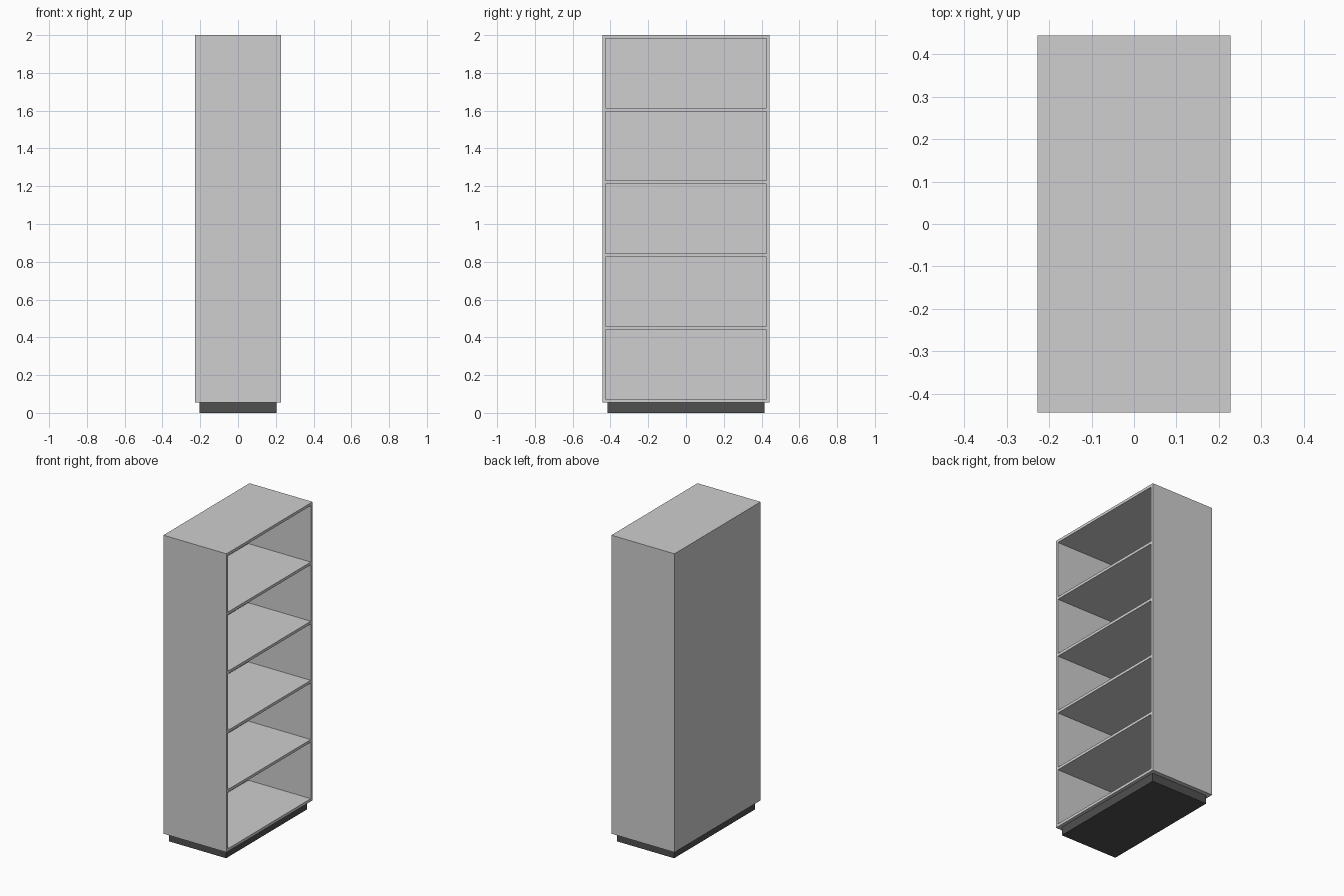
import bpy

if "Cube" in bpy.data.objects:
    bpy.data.objects.remove(bpy.data.objects["Cube"])

def material(name, r, g, b):
    m = bpy.data.materials.new(name)
    m.diffuse_color = (r, g, b, 1)
    m.use_nodes = True
    m.node_tree.nodes["Principled BSDF"].inputs["Base Color"].default_value = m.diffuse_color
    return m

body = material("light grey", 0.62, 0.62, 0.63)
dark = material("dark grey", 0.08, 0.08, 0.08)

def box(name, x0, x1, y0, y1, z0, z1, mat):
    bpy.ops.mesh.primitive_cube_add(size=1, location=((x0 + x1) / 2, (y0 + y1) / 2, (z0 + z1) / 2))
    o = bpy.context.object
    o.name = name
    o.scale = (x1 - x0, y1 - y0, z1 - z0)
    bpy.ops.object.transform_apply(location=False, rotation=False, scale=True)
    o.data.materials.append(mat)
    return o

X, Y, T = 0.227, 0.443, 0.018      # half depth, half width, board thickness
Z0, Z1 = 0.055, 2.0
B = 0.004                          # back sheet thickness

# recessed plinth
box("plinth", -0.205, 0.205, -0.415, 0.415, 0, Z0, dark)

# back sheet and side panels (the open side faces +x)
box("back_panel", -X, -X + B, -Y, Y, Z0, Z1, body)
for name, s in (("left_side", -1), ("right_side", 1)):
    a, b = sorted((s * Y, s * (Y - T)))
    box(name, -X + B, X, a, b, Z0, Z1, body)

# bottom board, four shelves and top board, evenly spaced
names = ["bottom_board", "shelf_1", "shelf_2", "shelf_3", "shelf_4", "top_board"]
step = (Z1 - Z0 - T) / 5
for i, name in enumerate(names):
    z = Z0 + i * step
    box(name, -X + B, X, -Y + T, Y - T, z, z + T, body)
